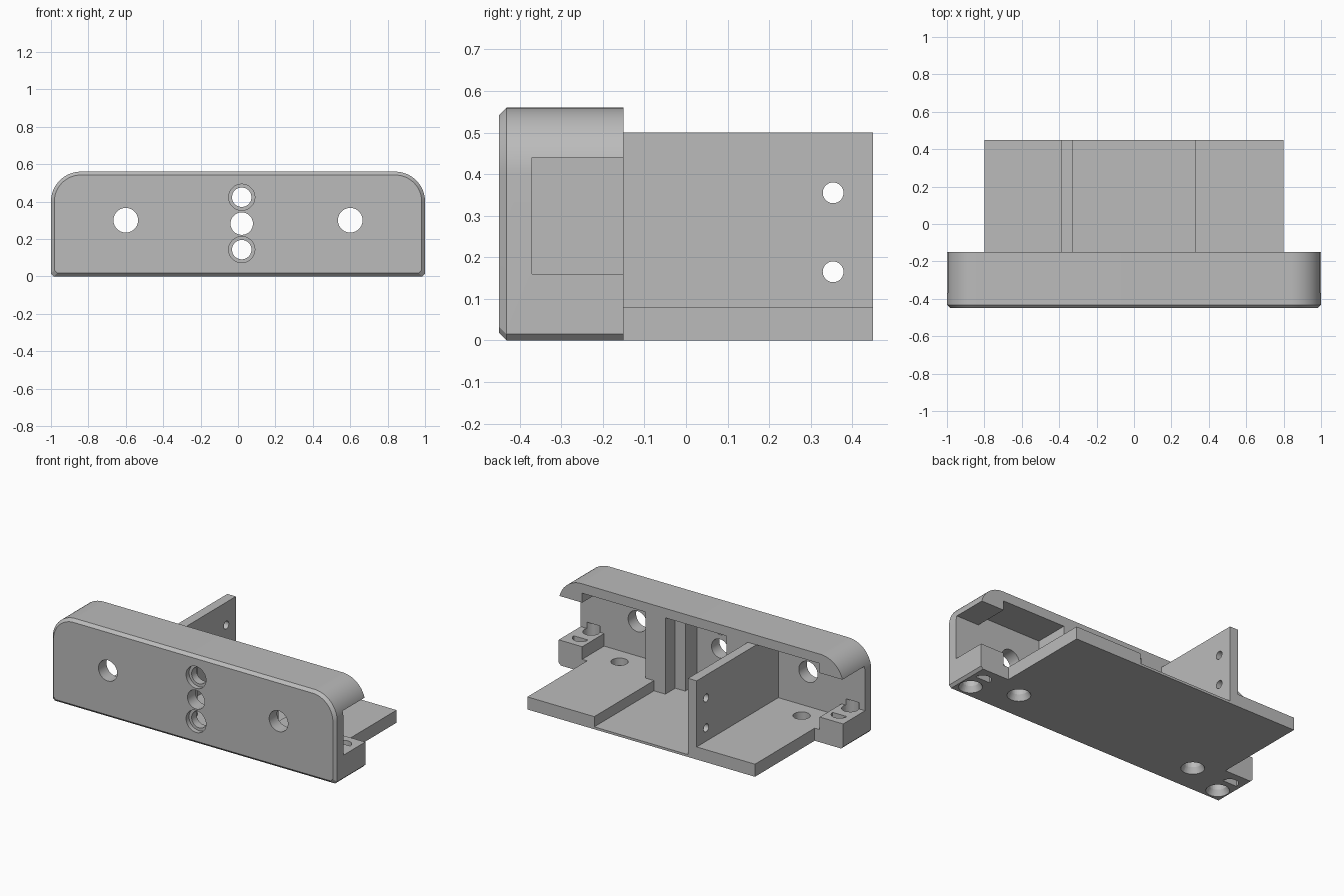
import bpy, bmesh, math
from mathutils import Matrix

if "Cube" in bpy.data.objects:
    bpy.data.objects.remove(bpy.data.objects["Cube"])

grey = bpy.data.materials.new("plain_grey")
grey.diffuse_color = (0.5, 0.5, 0.5, 1)
grey.use_nodes = True
grey.node_tree.nodes["Principled BSDF"].inputs["Base Color"].default_value = grey.diffuse_color


def finish(name, bm):
    bmesh.ops.recalc_face_normals(bm, faces=bm.faces)
    me = bpy.data.meshes.new(name)
    bm.to_mesh(me)
    bm.free()
    ob = bpy.data.objects.new(name, me)
    me.materials.append(grey)
    bpy.context.collection.objects.link(ob)
    return ob


def loft(name, rings):
    """Closed solid through rings given as (y, [(x, z), ...])."""
    bm = bmesh.new()
    loops = [[bm.verts.new((x, y, z)) for x, z in pts] for y, pts in rings]
    for a, b in zip(loops, loops[1:]):
        for i in range(len(a)):
            j = (i + 1) % len(a)
            bm.faces.new((a[i], a[j], b[j], b[i]))
    bm.faces.new(loops[0])
    bm.faces.new(loops[-1])
    return finish(name, bm)


def box(name, x0, x1, y0, y1, z0, z1):
    pts = [(x0, z0), (x1, z0), (x1, z1), (x0, z1)]
    return loft(name, [(y0, pts), (y1, pts)])


def drill(axis, centre, r1, r2, depth):
    """Round cutter along an axis; r1 at the low end, r2 at the high end."""
    bm = bmesh.new()
    bmesh.ops.create_cone(bm, cap_ends=True, segments=40, radius1=r1, radius2=r2, depth=depth)
    rot = {'x': Matrix.Rotation(math.pi / 2, 4, 'Y'),
           'y': Matrix.Rotation(-math.pi / 2, 4, 'X'), 'z': Matrix()}[axis]
    bmesh.ops.transform(bm, matrix=Matrix.Translation(centre) @ rot, verts=bm.verts)
    return finish("cutter", bm)


def cut(ob, cutter):
    m = ob.modifiers.new("cut", 'BOOLEAN')
    m.operation, m.solver, m.object = 'DIFFERENCE', 'EXACT', cutter
    cutter.hide_render = True
    bpy.context.view_layer.objects.active = ob
    bpy.ops.object.modifier_apply(modifier=m.name)
    bpy.data.objects.remove(cutter, do_unlink=True)


def outline(i):
    """Front outline with round top corners, shrunk by i."""
    r = 0.16
    pts = [(0.985 - i, i), (1 - i, 0.015 + i)]
    for k in range(17):
        a = k / 16 * math.pi / 2
        pts.append((0.84 + (r - i) * math.cos(a), 0.40 + (r - i) * math.sin(a)))
    return pts + [(-x, z) for x, z in reversed(pts)]


# Front housing, with a chamfered front edge
shell = loft("front_housing", [(-0.45, outline(0.018)), (-0.432, outline(0)), (-0.15, outline(0))])

# Hollow rear of the housing
cut(shell, box("cutter", -1.2, 1.2, -0.37, 0, 0.16, 0.44))
cut(shell, box("cutter", -0.835, 0.835, -0.37, 0, 0.08, 0.50))
cut(shell, box("cutter", -0.33, 0.33, -0.37, 0, 0.015, 0.30))

# Front wall holes
for x in (-0.6, 0.6):
    cut(shell, drill('y', (x, -0.41, 0.30), 0.066, 0.066, 0.3))
cut(shell, drill('y', (0.02, -0.41, 0.282), 0.06, 0.06, 0.3))
for z in (0.143, 0.423):
    cut(shell, drill('y', (0.02, -0.41, z), 0.052, 0.052, 0.2))
    cut(shell, drill('y', (0.02, -0.45, z), 0.07, 0.07, 0.06))

# Screw holes in the floor and end blocks, countersunk from below
for s in (-1, 1):
    for x, y, top in ((0.64, -0.247, 0.12), (0.91, -0.35, 0.20)):
        cut(shell, drill('z', (s * x, y, top / 2 - 0.05), 0.05, 0.05, top + 0.1))
        cut(shell, drill('z', (s * x, y, 0.01), 0.08, 0.045, 0.07))
    half = drill('z', (s * 0.91, -0.245, 0.1), 0.05, 0.05, 0.4)
    cut(half, box("cutter", -2, 2, -0.5, -0.245, -1, 1))
    cut(shell, half)

# Base plate with shallow channel and upright wall, one profile
base = loft("base_plate_and_wall", [(y, [
    (-0.8, 0), (0.8, 0), (0.8, 0.08), (0.33, 0.08), (0.33, 0.015), (-0.33, 0.015),
    (-0.33, 0.5), (-0.39, 0.5), (-0.39, 0.08), (-0.8, 0.08)]) for y in (-0.15, 0.45)])
for z in (0.165, 0.355):
    cut(base, drill('x', (-0.36, 0.354, z), 0.025, 0.025, 0.3))

# Inner supports either side of the centre holes
box("wall_support", -0.39, -0.18, -0.37, -0.15, 0.014, 0.5)
loft("centre_pillar", [(y, [(x, 0.014), (0.39, 0.014), (0.39, 0.5), (x, 0.5)])
                       for y, x in ((-0.37, 0.18), (-0.25, 0.18), (-0.249, 0.25), (-0.15, 0.25))])

# Smooth the round surfaces, keep edges sharp
for ob in bpy.context.scene.objects:
    ob.select_set(True)
bpy.context.view_layer.objects.active = shell
bpy.ops.object.shade_smooth_by_angle(angle=math.radians(25))
